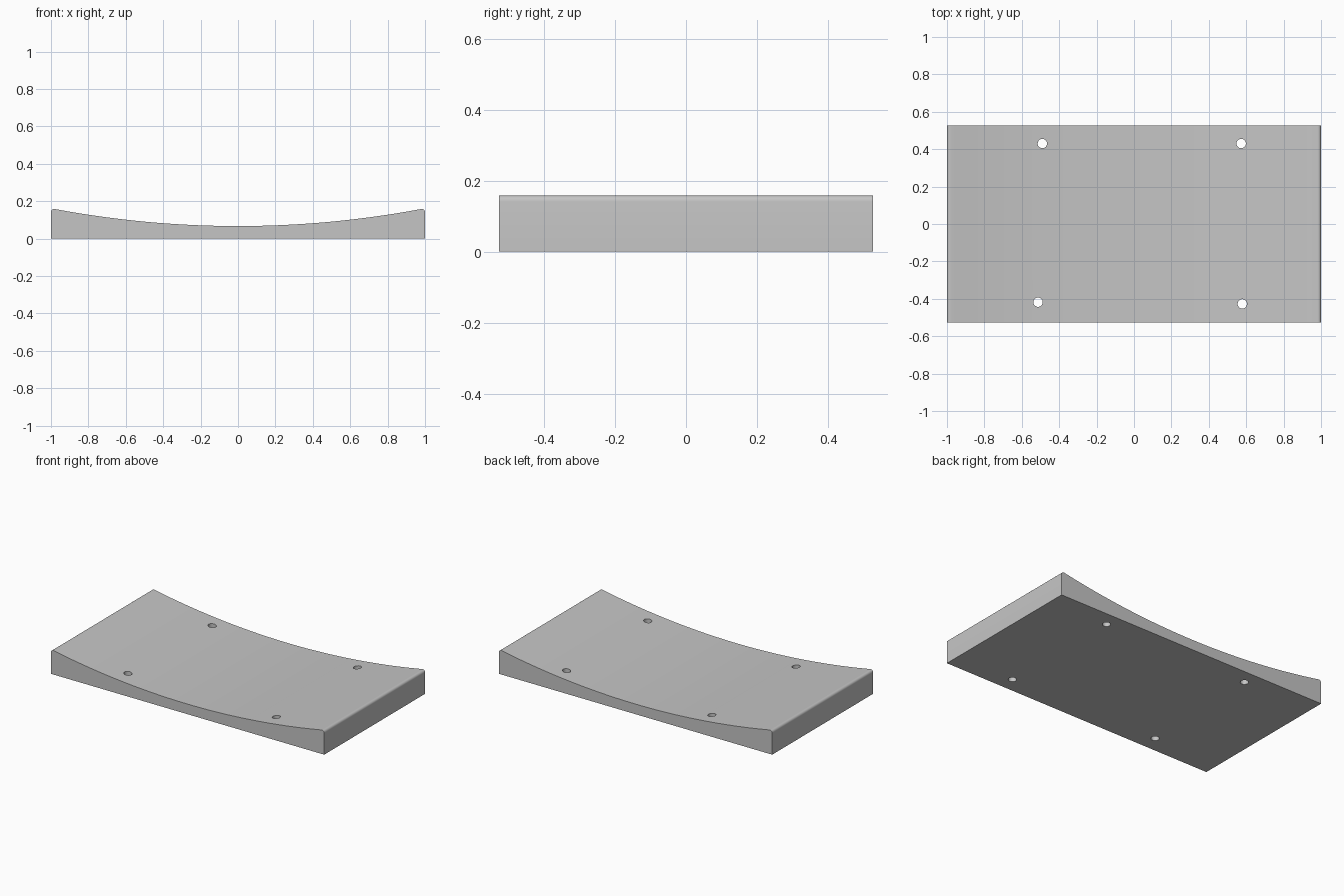
import bpy
import bmesh
from math import sqrt, radians

cube = bpy.data.objects.get("Cube")
if cube:
    bpy.data.objects.remove(cube, do_unlink=True)

HALF_X, HALF_Y = 1.0, 0.527
LOW, EDGE = 0.067, 0.162          # thickness at the middle and at the ends
SEGMENTS = 40
HOLE_RADIUS = 0.025
HOLES = [(-0.49, 0.43), (0.573, 0.43), (-0.513, -0.418), (0.579, -0.427)]

grey = bpy.data.materials.new("plain grey")
grey.use_nodes = True
colour = (0.56, 0.56, 0.56, 1)
grey.diffuse_color = colour
grey.node_tree.nodes["Principled BSDF"].inputs["Base Color"].default_value = colour

# Plate: circular arc profile extruded front to back
sag = EDGE - LOW
radius = (HALF_X ** 2 + sag ** 2) / (2 * sag)
xs = [-HALF_X + 2 * HALF_X * i / SEGMENTS for i in range(SEGMENTS + 1)]
profile = [(x, LOW + radius - sqrt(radius ** 2 - x * x)) for x in xs]
profile += [(HALF_X, 0), (-HALF_X, 0)]

bm = bmesh.new()
face = bm.faces.new([bm.verts.new((x, -HALF_Y, z)) for x, z in profile])
ext = bmesh.ops.extrude_face_region(bm, geom=[face])
new_verts = [g for g in ext["geom"] if isinstance(g, bmesh.types.BMVert)]
bmesh.ops.translate(bm, verts=new_verts, vec=(0, 2 * HALF_Y, 0))

# Rounded upper end edges
ends = [e for e in bm.edges
        if all(abs(v.co.x) > HALF_X - 0.001 and v.co.z > 0.1 for v in e.verts)
        and abs(e.verts[0].co.y - e.verts[1].co.y) > 1]
bmesh.ops.bevel(bm, geom=ends, offset=0.021, segments=6, profile=0.5,
                affect='EDGES', clamp_overlap=True)
bmesh.ops.recalc_face_normals(bm, faces=bm.faces)
mesh = bpy.data.meshes.new("curved_plate")
bm.to_mesh(mesh)
bm.free()
mesh.materials.append(grey)
plate = bpy.data.objects.new("curved_plate", mesh)
bpy.context.collection.objects.link(plate)

# Four through holes
bm = bmesh.new()
for x, y in HOLES:
    made = bmesh.ops.create_cone(bm, cap_ends=True, segments=32, depth=0.6,
                                 radius1=HOLE_RADIUS, radius2=HOLE_RADIUS)
    bmesh.ops.translate(bm, verts=made["verts"], vec=(x, y, 0.05))
cut_mesh = bpy.data.meshes.new("hole_cutter")
bm.to_mesh(cut_mesh)
bm.free()
cut_mesh.materials.append(grey)
cutter = bpy.data.objects.new("hole_cutter", cut_mesh)
bpy.context.collection.objects.link(cutter)

cut = plate.modifiers.new("holes", 'BOOLEAN')
cut.operation = 'DIFFERENCE'
cut.solver = 'EXACT'
cut.object = cutter

for obj in bpy.context.selected_objects:
    obj.select_set(False)
plate.select_set(True)
bpy.context.view_layer.objects.active = plate
bpy.ops.object.modifier_apply(modifier=cut.name)
bpy.data.objects.remove(cutter, do_unlink=True)
bpy.ops.object.shade_smooth_by_angle(angle=radians(30))
